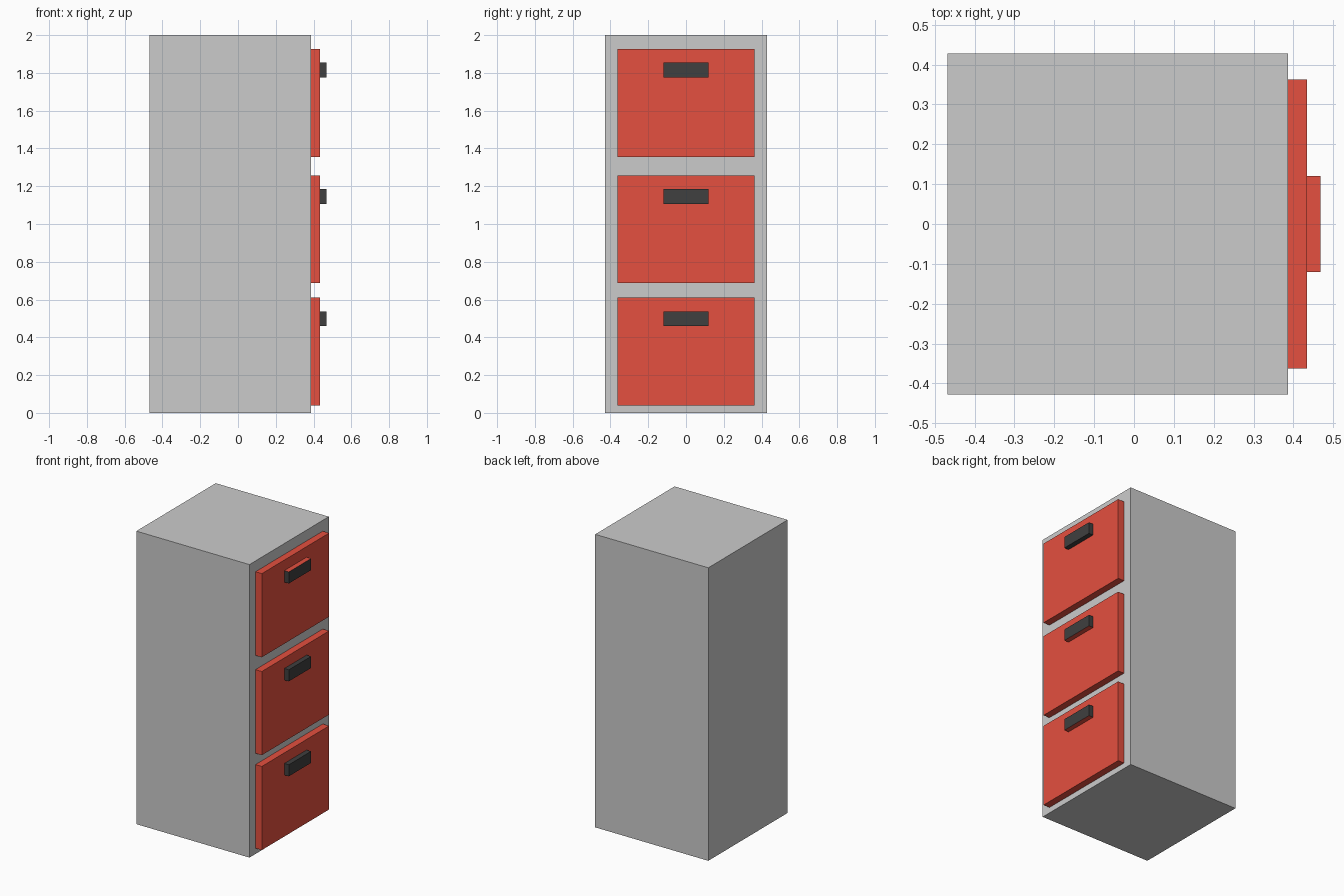
import bpy

if "Cube" in bpy.data.objects:
    bpy.data.objects.remove(bpy.data.objects["Cube"])


def material(name, color):
    mat = bpy.data.materials.new(name)
    mat.diffuse_color = color
    mat.use_nodes = True
    mat.node_tree.nodes["Principled BSDF"].inputs["Base Color"].default_value = mat.diffuse_color
    return mat


def box(name, low, high, *mats):
    """Axis-aligned box between two corners."""
    bpy.ops.mesh.primitive_cube_add(size=1)
    obj = bpy.context.object
    obj.name = name
    obj.location = [(a + b) / 2 for a, b in zip(low, high)]
    obj.scale = [b - a for a, b in zip(low, high)]
    bpy.ops.object.transform_apply(location=True, scale=True)
    for mat in mats:
        obj.data.materials.append(mat)
    return obj


red = material("drawer_red", (0.78, 0.08, 0.05, 1))
black = material("handle_black", (0.05, 0.05, 0.05, 1))

BACK, FACE, DRAWER, GRIP = -0.468, 0.386, 0.434, 0.468

# Cabinet body
box("cabinet_body", (BACK, -0.428, 0), (FACE, 0.428, 2))

# Drawer fronts with handles; each handle has one red long side
# (upper side on the top drawer, underside on the others)
for label, top, red_side in (("top", 1.926, 1), ("middle", 1.258, -1), ("bottom", 0.61, -1)):
    box(label + "_drawer_front", (FACE, -0.363, top - 0.571), (DRAWER, 0.363, top), red)
    handle = box(label + "_drawer_handle", (DRAWER, -0.12, top - 0.151),
                 (GRIP, 0.12, top - 0.072), black, red)
    for face in handle.data.polygons:
        if face.normal.z * red_side > 0.9:
            face.material_index = 1
